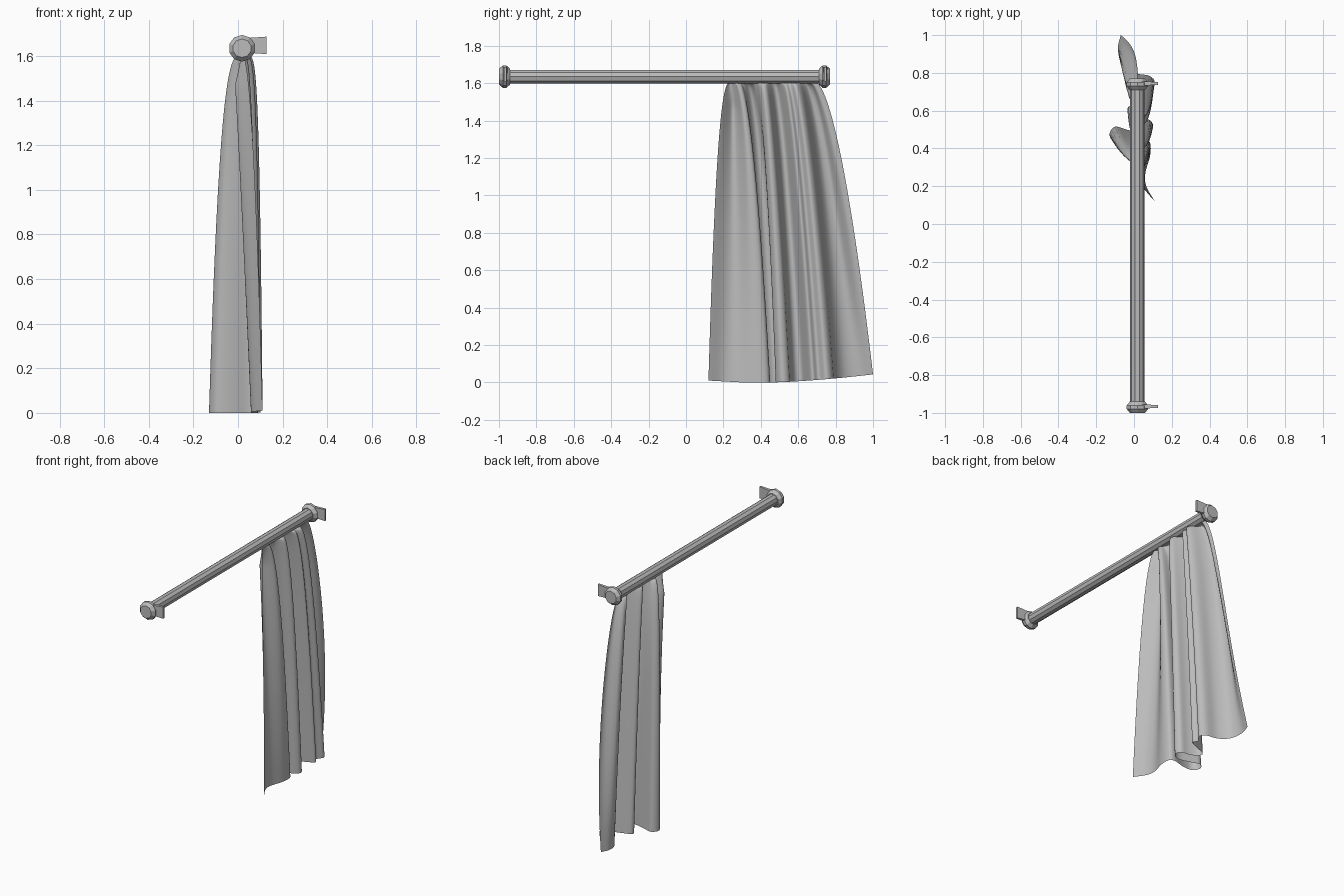
import bpy, bmesh, math
from mathutils import Vector

if "Cube" in bpy.data.objects:
    bpy.data.objects.remove(bpy.data.objects["Cube"])

grey = bpy.data.materials.new("soft grey")
grey.diffuse_color = (0.5, 0.5, 0.5, 1)
grey.use_nodes = True
grey.node_tree.nodes["Principled BSDF"].inputs["Base Color"].default_value = grey.diffuse_color

ROD_X, ROD_Z = 0.018, 1.635


def make_object(name, bm, smooth=False):
    bmesh.ops.recalc_face_normals(bm, faces=bm.faces)
    mesh = bpy.data.meshes.new(name)
    bm.to_mesh(mesh)
    bm.free()
    mesh.materials.append(grey)
    for p in mesh.polygons:
        p.use_smooth = smooth
    obj = bpy.data.objects.new(name, mesh)
    bpy.context.collection.objects.link(obj)
    return obj


def lathe(name, profile, sides=10, turn=0.5):
    """Turn (y, radius) pairs around the rod axis, with closed ends."""
    bm = bmesh.new()
    rings = []
    for y, r in profile:
        angles = [2 * math.pi * (i + turn) / sides for i in range(sides)]
        rings.append([bm.verts.new((ROD_X + r * math.cos(a), y, ROD_Z + r * math.sin(a)))
                      for a in angles])
    for a, b in zip(rings, rings[1:]):
        for i in range(sides):
            j = (i + 1) % sides
            bm.faces.new((a[i], a[j], b[j], b[i]))
    bm.faces.new(rings[0])
    bm.faces.new(rings[-1])
    return make_object(name, bm)


# Rod
lathe("rod", [(-0.96, 0.038), (0.74, 0.038)], turn=0)

# End caps and wall brackets
for side, yc in (("front", -0.97), ("back", 0.74)):
    lathe(side + "_cap", [(yc - 0.03, 0.042), (yc - 0.009, 0.06),
                          (yc + 0.009, 0.06), (yc + 0.03, 0.042)])
    bm = bmesh.new()
    bmesh.ops.create_cube(bm, size=1)
    for v in bm.verts:
        outer = v.co.x > 0
        v.co = (0.127 if outer else 0.04, yc + 0.004 + v.co.y * (0.014 if outer else 0.024),
                1.648 + v.co.z * (0.078 if outer else 0.066))
    make_object(side + "_bracket", bm)

# Curtain: hem path as (y, x), lofted up to a gathered top edge
hem = [(1.0, -.07), (.93, -.085), (.85, -.065), (.80, .0), (.785, .08),
       (.75, .11), (.71, .08), (.675, .10), (.645, .03), (.62, -.03), (.585, -.025),
       (.56, .03), (.55, .085), (.51, .10), (.48, .05), (.50, -.04),
       (.515, -.10), (.475, -.13), (.43, -.10), (.43, -.03), (.45, .05),
       (.43, .085), (.36, .085), (.27, .06), (.20, .065), (.12, .11)]
# How fast each fold opens below the rod: (position along hem, exponent)
opening = [(0, 2.8), (.06, .3), (.1, .16), (.55, .16), (.62, .35), (.72, .35),
           (.8, .18), (.86, .25), (.92, .9), (1, .45)]
SUB, ROWS, TOP = 4, 32, 1.603


def smooth_path(points, sub):
    pts = [Vector(p) for p in points]
    pts = [2 * pts[0] - pts[1]] + pts + [2 * pts[-1] - pts[-2]]
    out = []
    for a, b, c, d in zip(pts, pts[1:], pts[2:], pts[3:]):
        for k in range(sub):
            t = k / sub
            out.append(0.5 * (2 * b + (c - a) * t + (2 * a - 5 * b + 4 * c - d) * t * t
                              + (3 * b - a - 3 * c + d) * t ** 3))
    out.append(pts[-2])
    return out


def lookup(table, u):
    for (u0, v0), (u1, v1) in zip(table, table[1:]):
        if u <= u1:
            t = (u - u0) / (u1 - u0)
            t = t * t * (3 - 2 * t)
            return v0 + (v1 - v0) * t
    return table[-1][1]


path = smooth_path(hem, SUB)
bm = bmesh.new()
grid = []
for r in range(ROWS + 1):
    s = (r / ROWS) ** 2                       # rows crowd near the gathers
    row = []
    for i, p in enumerate(path):
        u = i / (len(path) - 1)
        top_y = 0.235 + 0.46 * (1 - u) ** 1.4
        bow = 0.042 * math.exp(-((u - 0.92) / 0.04) ** 2) * min(1, s * 12)
        top_x = ROD_X + 0.008 * math.sin(u * 14 * math.pi) - bow
        spread_y = s ** (0.6 - 0.2 * u + 0.6 * u * (1 - u))
        spread_x = s ** lookup(opening, u)
        hem_z = 0.043 * max(0, (p.x - 0.45) / 0.55) ** 1.5 + 0.01 * max(0, (0.3 - p.x) / 0.18)
        row.append(bm.verts.new((top_x + (p.y - top_x) * spread_x,
                                 top_y + (p.x - top_y) * spread_y,
                                 TOP + (hem_z - TOP) * s)))
    grid.append(row)
for a, b in zip(grid, grid[1:]):
    for i in range(len(a) - 1):
        bm.faces.new((a[i], a[i + 1], b[i + 1], b[i]))
make_object("curtain", bm, smooth=True)
